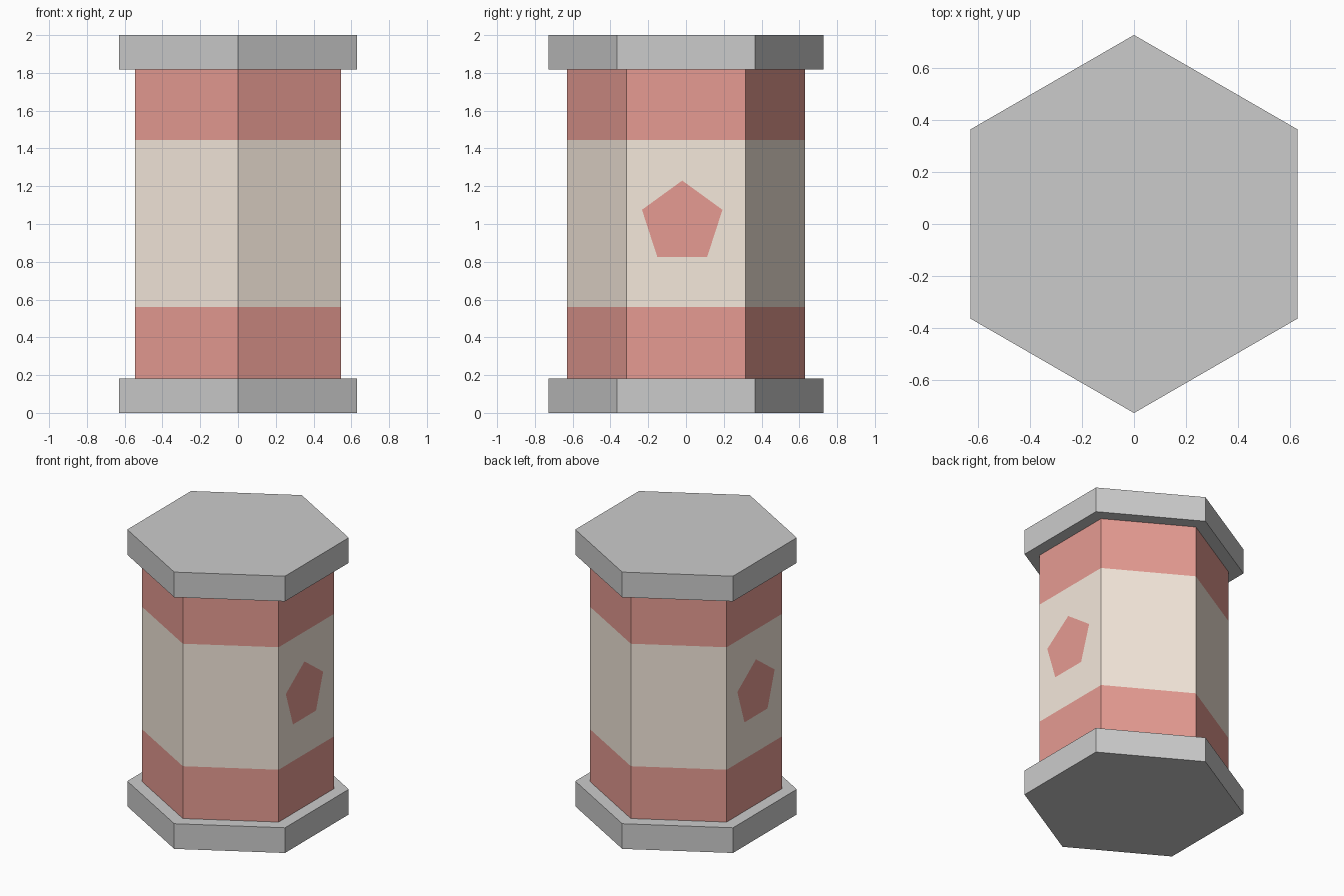
import bpy, bmesh
from math import sin, cos, pi
from mathutils import Vector

if "Cube" in bpy.data.objects:
    bpy.data.objects.remove(bpy.data.objects["Cube"])

CAP_R, BODY_R = 0.728, 0.63
CAP_H, HEIGHT = 0.182, 2.0
LEVELS = [CAP_H, 0.56, 1.445, HEIGHT - CAP_H]


def material(name, rgb):
    m = bpy.data.materials.new(name)
    m.diffuse_color = (*rgb, 1)
    m.use_nodes = True
    m.node_tree.nodes["Principled BSDF"].inputs["Base Color"].default_value = m.diffuse_color
    return m


def finish(bm, name, mats=()):
    me = bpy.data.meshes.new(name)
    bm.to_mesh(me)
    bm.free()
    for m in mats:
        me.materials.append(m)
    ob = bpy.data.objects.new(name, me)
    bpy.context.collection.objects.link(ob)
    return ob


def hexagon(bm, r, z):
    # corners at -30, 30, 90 ... so side 0 faces +x and side 3 faces -x
    return [bm.verts.new((r * cos(a), r * sin(a), z))
            for a in ((i - 0.5) * pi / 3 for i in range(6))]


def cap(name, z):
    bm = bmesh.new()
    low, high = hexagon(bm, CAP_R, z), hexagon(bm, CAP_R, z + CAP_H)
    bm.faces.new(low[::-1])
    bm.faces.new(high)
    for i in range(6):
        j = (i + 1) % 6
        bm.faces.new((low[i], low[j], high[j], high[i]))
    finish(bm, name)


def loop_edges(bm, verts):
    return [bm.edges.get((a, b)) or bm.edges.new((a, b))
            for a, b in zip(verts, verts[1:] + verts[:1])]


def emblem_panel(bm, quad, side):
    # pentagon set flush into the panel, with the rest of the panel around it
    x = side * BODY_R * cos(pi / 6)
    pent = [bm.verts.new((x, -0.02 + 0.224 * sin(k * 2 * pi / 5),
                          1.006 + 0.224 * cos(k * 2 * pi / 5))) for k in range(5)]
    edges = loop_edges(bm, quad) + loop_edges(bm, pent)
    bmesh.ops.triangle_fill(bm, edges=edges, use_beauty=True, normal=Vector((side, 0, 0)))
    inside = set(pent)
    for f in [f for f in bm.faces if set(f.verts) <= inside]:
        bm.faces.remove(f)
    bm.faces.new(pent).material_index = 1


# six-sided body: two red bands, cream middle, emblem on the left and right
red = material("red", (0.79, 0.33, 0.29))
cream = material("cream", (0.91, 0.81, 0.71))
bm = bmesh.new()
rings = [hexagon(bm, BODY_R, z) for z in LEVELS]
for level in range(3):
    for i in range(6):
        j = (i + 1) % 6
        low, high = rings[level], rings[level + 1]
        quad = [low[i], low[j], high[j], high[i]]
        if level == 1 and i in (0, 3):
            emblem_panel(bm, quad, 1 if i == 0 else -1)
        else:
            bm.faces.new(quad).material_index = 0 if level == 1 else 1
bm.normal_update()
for f in bm.faces:
    c = f.calc_center_median()
    if f.normal.dot(Vector((c.x, c.y, 0))) < 0:
        f.normal_flip()
finish(bm, "body", (cream, red))

# end caps
cap("bottom_cap", 0)
cap("top_cap", HEIGHT - CAP_H)
